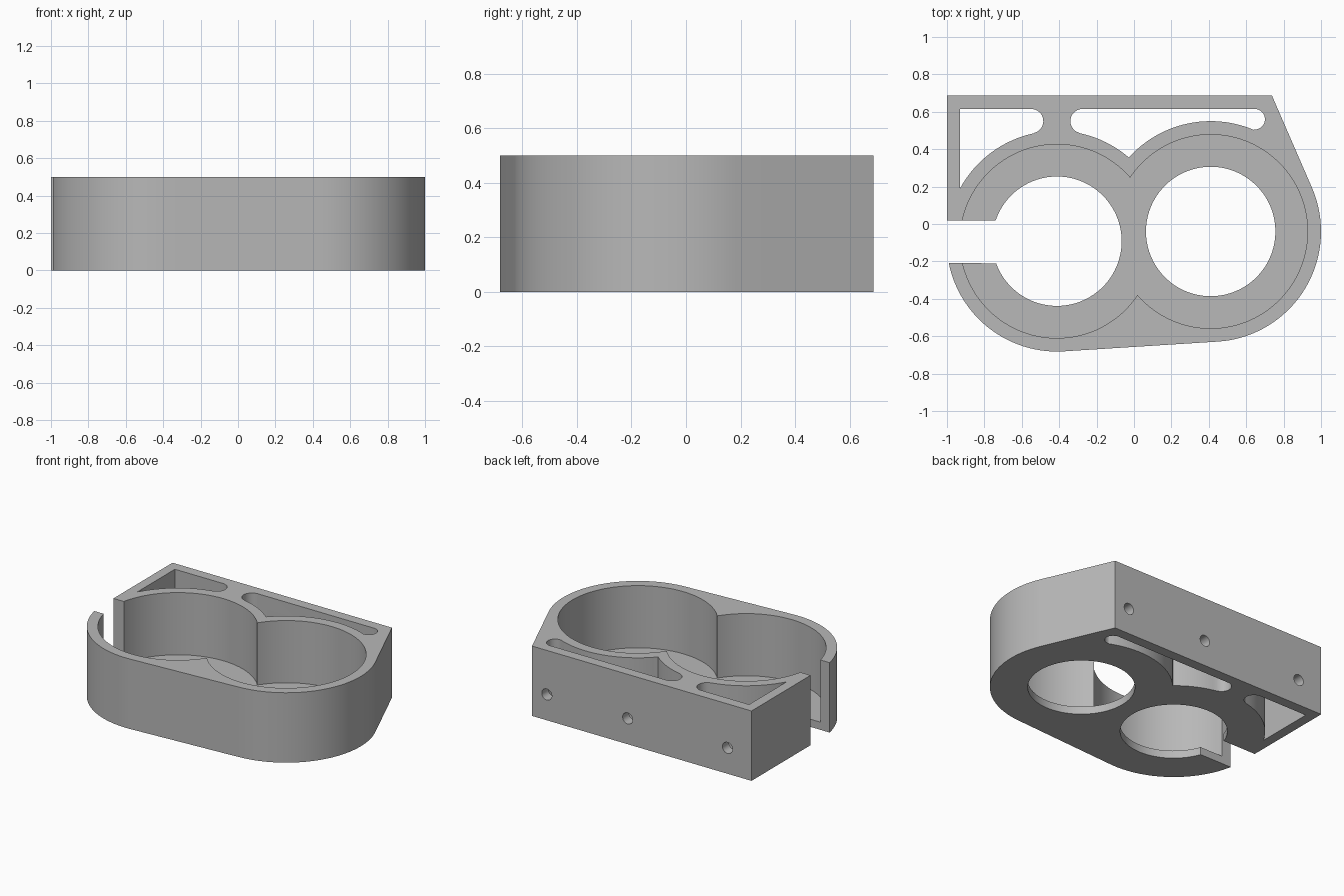
import bpy
import bmesh
from math import sin, cos, radians
from mathutils import Matrix

cube = bpy.data.objects.get("Cube")
if cube:
    bpy.data.objects.remove(cube, do_unlink=True)

HEIGHT, FLOOR = 0.5, 0.055
RING_A, RING_B = (-0.412, -0.092), (0.41, -0.04)   # centres of the two cups
OUTER, POCKET, HOLE = 0.59, 0.518, 0.346
SCREW_Z, SCREW_R = 0.185, 0.04

grey = bpy.data.materials.new("plain grey")
grey.use_nodes = True
colour = (0.48, 0.48, 0.48, 1)
grey.diffuse_color = colour
grey.node_tree.nodes["Principled BSDF"].inputs["Base Color"].default_value = colour


def arc(centre, r, start, end, step=3):
    n = max(2, round(abs(end - start) / step))
    angles = [radians(start + (end - start) * i / n) for i in range(n + 1)]
    return [(centre[0] + r * cos(a), centre[1] + r * sin(a)) for a in angles]


def circle(centre, r):
    return arc(centre, r, 0, 360)[:-1]


def prism(name, outline, z0, z1, matrix=Matrix()):
    bm = bmesh.new()
    face = bm.faces.new([bm.verts.new((x, y, z0)) for x, y in outline])
    top = bmesh.ops.extrude_face_region(bm, geom=[face])["geom"]
    bmesh.ops.translate(bm, vec=(0, 0, z1 - z0),
                        verts=[v for v in top if isinstance(v, bmesh.types.BMVert)])
    bmesh.ops.recalc_face_normals(bm, faces=bm.faces)
    bm.transform(matrix)
    mesh = bpy.data.meshes.new(name)
    bm.to_mesh(mesh)
    bm.free()
    mesh.materials.append(grey)
    obj = bpy.data.objects.new(name, mesh)
    bpy.context.collection.objects.link(obj)
    return obj


# Body: flat back, slanted corner, two round cups and the open side gap
outline = [(-1, 0.02), (-1, 0.688), (0.737, 0.688)]
outline += arc(RING_B, OUTER, 23, -86.4)
outline += arc(RING_A, OUTER, -86.4, -168.5)
outline += [(-0.7, -0.21), (-0.7, 0.02)]
body = prism("double_cup_holder", outline, 0, HEIGHT)

# Pockets above the floor and round openings through it
cutters = []
for side, centre in (("right", RING_A), ("left", RING_B)):
    cutters.append(prism(side + "_pocket_cutter", circle(centre, POCKET), FLOOR, 1))
    cutters.append(prism(side + "_opening_cutter", circle(centre, HOLE), -0.5, 1))

# Lightening slots between the cups and the back wall
right_slot = [(-0.93, 0.615)]
right_slot += arc(RING_A, OUTER, 151.4, 102)
right_slot += arc((-0.55, 0.55), 0.065, -75, 90, 10)
left_slot = arc((-0.275, 0.55), 0.065, 90, 250, 10)
left_slot += arc(RING_A, OUTER, 78, 49.4)
left_slot += arc(RING_B, OUTER, 137.6, 67)
left_slot += arc((0.645, 0.56), 0.055, -95, 90, 10)
cutters.append(prism("right_slot_cutter", right_slot, -0.5, 1))
cutters.append(prism("left_slot_cutter", left_slot, -0.5, 1))

# Screw holes through the back wall
for x in (-0.81, -0.02, 0.62):
    place = Matrix.Translation((x, 0.65, SCREW_Z)) @ Matrix.Rotation(radians(90), 4, "X")
    cutters.append(prism("screw_hole_cutter", arc((0, 0), SCREW_R, 0, 360, 15)[:-1],
                         -0.1, 0.06, place))

# Cut everything out of the body
bpy.ops.object.select_all(action="DESELECT")
bpy.context.view_layer.objects.active = body
body.select_set(True)
for cutter in cutters:
    cutter.hide_render = True
    mod = body.modifiers.new("cut", "BOOLEAN")
    mod.operation = "DIFFERENCE"
    mod.solver = "EXACT"
    mod.object = cutter
    bpy.ops.object.modifier_apply(modifier=mod.name)
    bpy.data.objects.remove(cutter, do_unlink=True)

bpy.ops.object.shade_smooth_by_angle(angle=radians(30))
